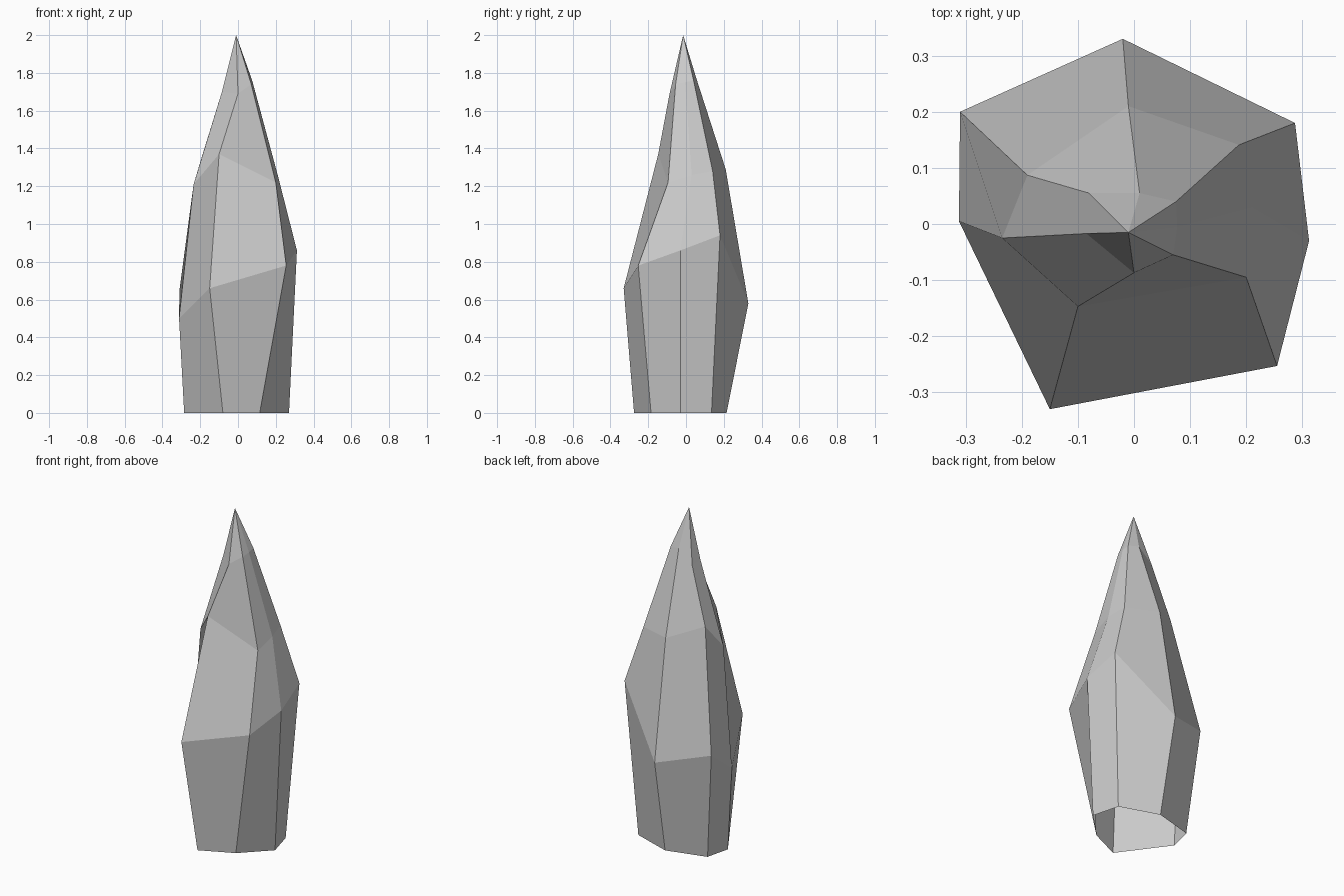
import bpy
import bmesh

cube = bpy.data.objects.get("Cube")
if cube:
    bpy.data.objects.remove(cube, do_unlink=True)

# Stone colour
stone = bpy.data.materials.new("grey_stone")
grey = (0.6, 0.6, 0.6, 1.0)
stone.diffuse_color = grey
stone.use_nodes = True
stone.node_tree.nodes["Principled BSDF"].inputs["Base Color"].default_value = grey

# Each column is one ridge of the crystal: foot, girdle, shoulder, neck
columns = [
    [(-.08, -.275, 0), (-.15, -.33, .66), (-.1, -.147, 1.37), (0, -.087, 1.69)],
    [(.115, -.185, 0), (.255, -.253, .78), (.2, -.095, 1.22), (.07, -.055, 1.74)],
    [(.27, -.03, 0), (.312, -.03, .86), (.21, .03, 1.26), (.077, -.005, 1.75)],
    [(.226, .135, 0), (.287, .18, .94), (.187, .141, 1.28), (.075, .04, 1.76)],
    [(-.01, .215, 0), (-.02, .33, .58), (-.01, .21, 1.29), (.01, .055, 1.77)],
    [(-.25, .15, 0), (-.31, .2, .65), (-.19, .087, 1.36), (-.08, .055, 1.69)],
    [(-.285, .005, 0), (-.312, .005, .5), (-.235, -.025, 1.21), (-.085, -.017, 1.7)],
]

# Crystal shell, open underneath
bm = bmesh.new()
ridges = [[bm.verts.new(p) for p in column] for column in columns]
tip = bm.verts.new((-.01, -.015, 2))
for i, a in enumerate(ridges):
    b = ridges[(i + 1) % len(ridges)]
    for low in range(len(a) - 1):
        bm.faces.new((a[low], b[low], b[low + 1], a[low + 1]))
    bm.faces.new((a[-1], b[-1], tip))

mesh = bpy.data.meshes.new("crystal_shard")
bm.to_mesh(mesh)
bm.free()
mesh.materials.append(stone)
shard = bpy.data.objects.new("crystal_shard", mesh)
bpy.context.collection.objects.link(shard)
